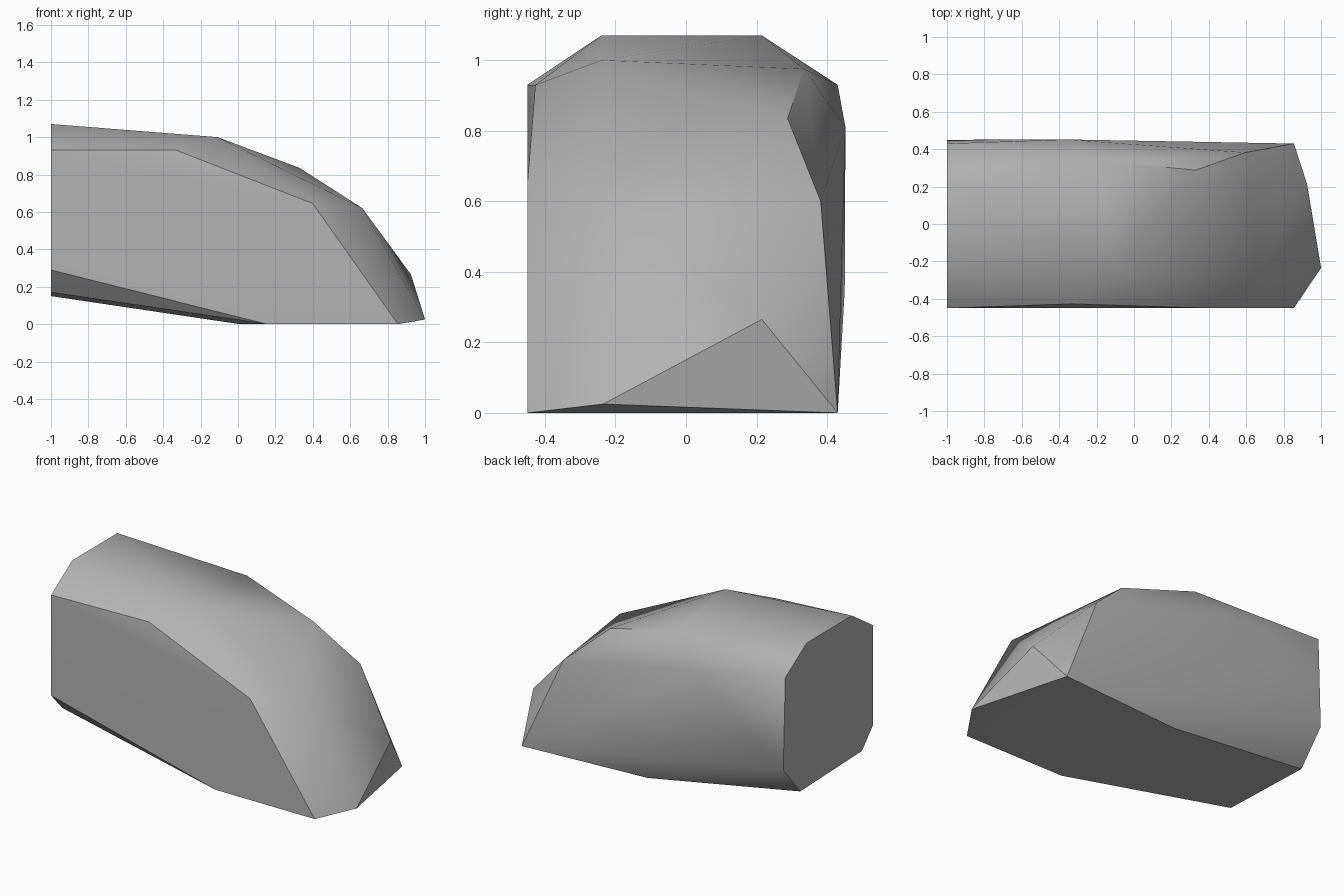
import bpy
import bmesh
import math

# Remove the default object if present
default_cube = bpy.data.objects.get("Cube")
if default_cube:
    bpy.data.objects.remove(default_cube, do_unlink=True)


def make_material(name, colour):
    material = bpy.data.materials.new(name)
    material.use_nodes = True
    material.diffuse_color = colour
    shader = material.node_tree.nodes["Principled BSDF"]
    shader.inputs["Base Color"].default_value = colour
    shader.inputs["Roughness"].default_value = 0.9
    return material


def hull_object(name, outlines, material, smooth_angle):
    """Wrap a faceted skin around a few guiding outlines."""
    bm = bmesh.new()
    for outline in outlines:
        for point in outline:
            bm.verts.new(point)
    result = bmesh.ops.convex_hull(bm, input=bm.verts[:], use_existing_faces=False)
    unused = [v for v in bm.verts if not v.link_faces]
    bmesh.ops.delete(bm, geom=unused, context="VERTS")

    # Merge the nearly flat triangles into clean facets
    bmesh.ops.dissolve_limit(bm, angle_limit=math.radians(1),
                             verts=bm.verts[:], edges=bm.edges[:])
    bmesh.ops.recalc_face_normals(bm, faces=bm.faces[:])

    mesh = bpy.data.meshes.new(name)
    bm.to_mesh(mesh)
    bm.free()
    mesh.materials.append(material)
    obj = bpy.data.objects.new(name, mesh)
    bpy.context.collection.objects.link(obj)

    # Soften shallow edges and keep the steep ones crisp
    bpy.ops.object.select_all(action="DESELECT")
    obj.select_set(True)
    bpy.context.view_layer.objects.active = obj
    bpy.ops.object.shade_smooth_by_angle(angle=math.radians(smooth_angle))
    return obj


# Flat broken end of the rock, an eight-sided section
end_section = [(-1, y, z) for y, z in (
    (-.24, 1.07), (-.45, .93), (-.45, .29), (-.34, .17),
    (.28, .15), (.45, .35), (.43, .93), (.215, 1.07))]

# Edge of the broad front facet
front_edge = [(-.33, -.427, .93), (.4, -.45, .645),
              (.855, -.45, 0), (.155, -.45, 0)]

# Crest running down to the nose
crest = [(-.11, -.24, 1), (.665, -.285, .62),
         (1, -.235, .025), (.925, .215, .265)]

# Chipped edge along the back
back_edge = [(-.17, .335, .975), (.33, .288, .835), (.595, .382, .6),
             (-.36, .452, .81), (.855, .43, 0), (.01, .37, 0)]

stone = make_material("stone grey", (.45, .45, .45, 1))
hull_object("rock", [end_section, front_edge, crest, back_edge], stone, 38)
